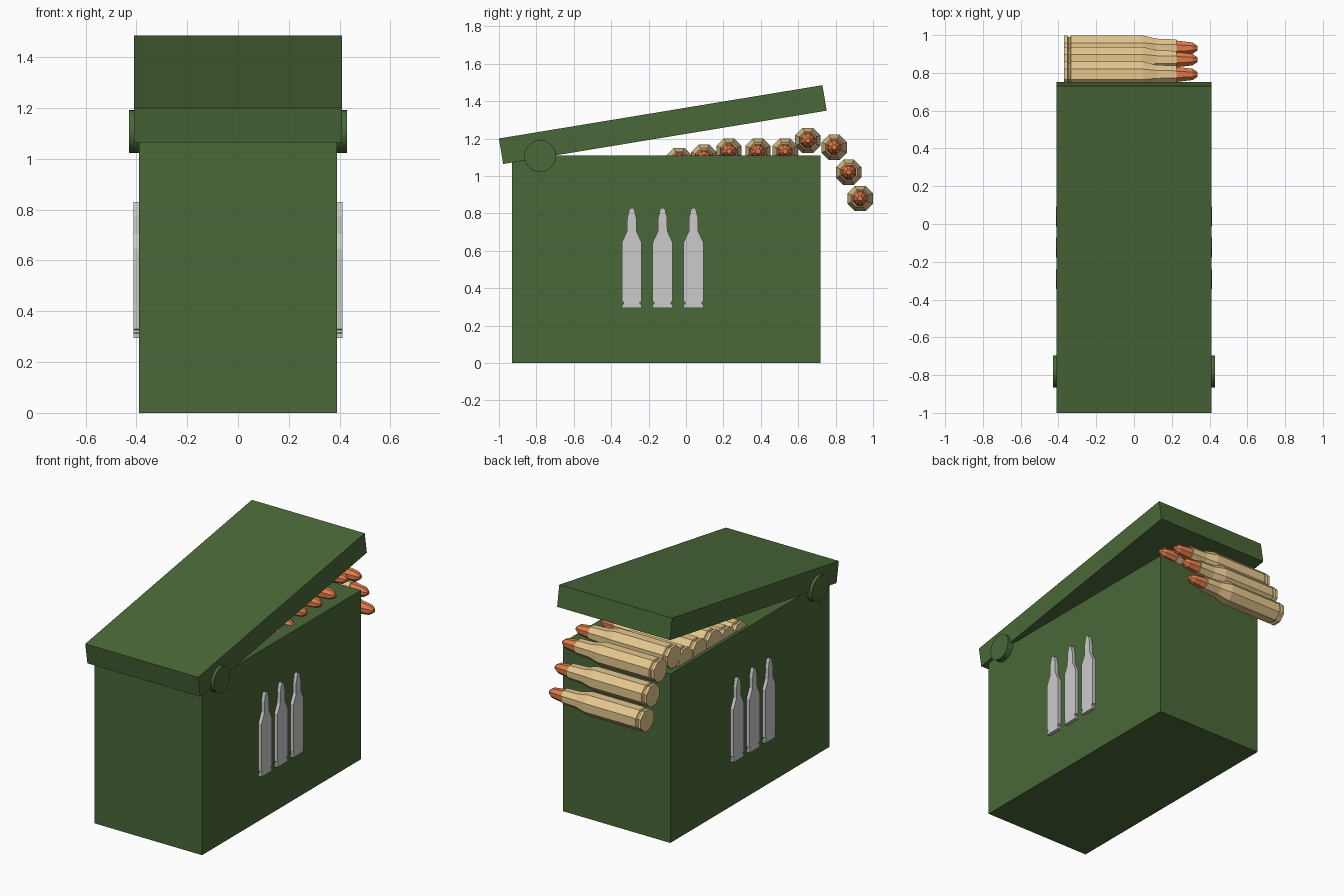
import bpy, bmesh, math
from mathutils import Matrix

if "Cube" in bpy.data.objects:
    bpy.data.objects.remove(bpy.data.objects["Cube"])


def material(name, rgb):
    m = bpy.data.materials.new(name)
    m.diffuse_color = (*rgb, 1)
    m.use_nodes = True
    m.node_tree.nodes["Principled BSDF"].inputs["Base Color"].default_value = m.diffuse_color
    return m


GREEN = material("olive_paint", (0.07, 0.14, 0.04))
BRASS = material("brass", (0.78, 0.57, 0.27))
COPPER = material("copper", (0.75, 0.2, 0.07))


def add_object(name, bm, mats=()):
    bmesh.ops.recalc_face_normals(bm, faces=bm.faces)
    me = bpy.data.meshes.new(name)
    bm.to_mesh(me)
    bm.free()
    for m in mats:
        me.materials.append(m)
    ob = bpy.data.objects.new(name, me)
    bpy.context.collection.objects.link(ob)
    return ob


def box(name, size, loc, tilt=0):
    bm = bmesh.new()
    bmesh.ops.create_cube(bm, size=1, matrix=Matrix.Diagonal((*size, 1)))
    ob = add_object(name, bm, [GREEN])
    ob.location = loc
    ob.rotation_euler.x = tilt
    return ob


# Can body and half-open lid
box("can_body", (0.78, 1.65, 1.11), (0, -0.105, 0.555))
box("lid", (0.82, 1.753, 0.138), (0, -0.124, 1.275), math.radians(9.36))

# Hinge pin running across the can
bm = bmesh.new()
bmesh.ops.create_cone(bm, cap_ends=True, segments=32, radius1=0.085, radius2=0.085,
                      depth=0.86, matrix=Matrix.Rotation(math.pi / 2, 4, 'Y'))
pin = add_object("hinge_pin", bm, [GREEN])
pin.location = (0, -0.78, 1.107)
bpy.context.view_layer.objects.active = pin
pin.select_set(True)
bpy.ops.object.shade_smooth_by_angle()

# Raised cartridge emblems, mirrored to both sides: (half width, z)
half = [(0.053, 0.295), (0.053, 0.312), (0.045, 0.316), (0.045, 0.326), (0.053, 0.33),
        (0.053, 0.645), (0.025, 0.705), (0.024, 0.775), (0.013, 0.822), (0.007, 0.83)]
bm = bmesh.new()
for cy in (-0.29, -0.125, 0.04):
    outline = [(cy + w, z) for w, z in half] + [(cy - w, z) for w, z in reversed(half)]
    face = bm.faces.new([bm.verts.new((0.385, y, z)) for y, z in outline])
    ext = bmesh.ops.extrude_face_region(bm, geom=[face], use_keep_orig=True)
    for v in ext["geom"]:
        if isinstance(v, bmesh.types.BMVert):
            v.co.x = 0.412
emblem = add_object("side_emblems", bm)
emblem.modifiers.new("mirror", 'MIRROR')

# Eight-sided cartridge profile: (x, flat-to-centre radius)
profile = [(-0.37, 0.068), (-0.352, 0.068), (-0.348, 0.06), (-0.338, 0.06), (-0.334, 0.068),
           (0.045, 0.068), (0.12, 0.05), (0.225, 0.046), (0.225, 0.04), (0.31, 0.03),
           (0.337, 0.012)]
TIP_START = 7


def cartridge_mesh():
    bm = bmesh.new()
    rings = []
    for x, r in profile:
        r /= math.cos(math.pi / 8)
        angles = [math.pi / 8 + i * math.pi / 4 for i in range(8)]
        rings.append([bm.verts.new((x, r * math.cos(a), r * math.sin(a))) for a in angles])
    for k in range(len(rings) - 1):
        a, b = rings[k], rings[k + 1]
        for i in range(8):
            j = (i + 1) % 8
            f = bm.faces.new((a[i], a[j], b[j], b[i]))
            f.material_index = int(k > TIP_START)
    bm.faces.new(rings[0])
    bm.faces.new(rings[-1]).material_index = 1
    return bm


# Belt of cartridges spilling over the back edge
belt = [(-0.037, 1.083), (0.096, 1.1), (0.23, 1.133), (0.385, 1.132), (0.53, 1.132),
        (0.652, 1.19), (0.792, 1.153), (0.87, 1.02), (0.931, 0.88)]
first = None
for n, (y, z) in enumerate(belt):
    if first is None:
        ob = first = add_object("cartridge_1", cartridge_mesh(), [BRASS, COPPER])
    else:
        ob = bpy.data.objects.new(f"cartridge_{n + 1}", first.data)
        bpy.context.collection.objects.link(ob)
    ob.location = (0, y, z)
